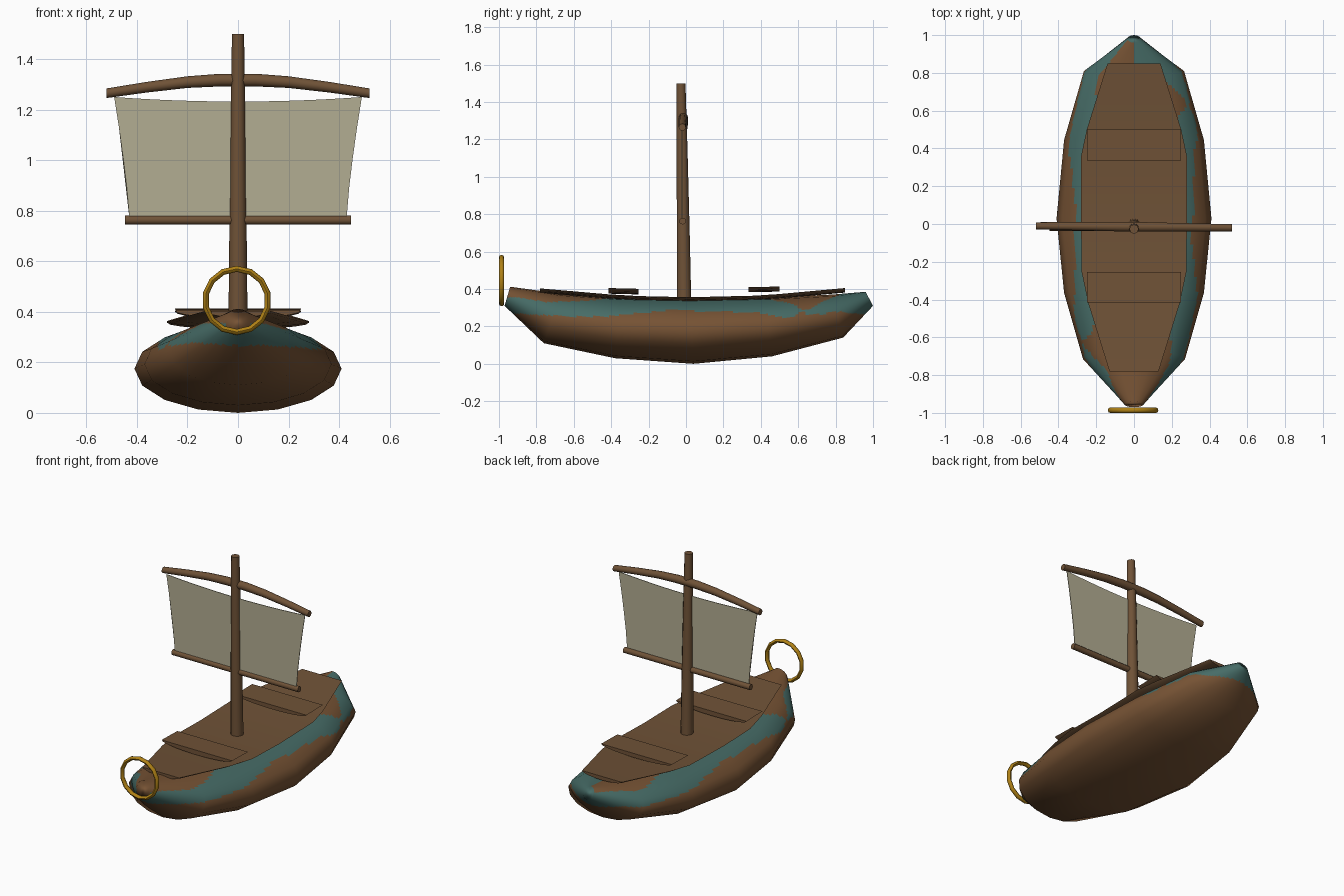
import bpy, bmesh, math
from mathutils import Vector

if "Cube" in bpy.data.objects:
    bpy.data.objects.remove(bpy.data.objects["Cube"])


def material(name, r, g, b, a=1.0):
    m = bpy.data.materials.new(name)
    m.diffuse_color = (r, g, b, a)
    m.use_nodes = True
    m.node_tree.nodes["Principled BSDF"].inputs["Base Color"].default_value = m.diffuse_color
    return m


HULL = material("hull brown", 0.18, 0.085, 0.034)
WOOD = material("plank brown", 0.16, 0.085, 0.038)
TEAL = material("worn teal paint", 0.062, 0.15, 0.135)
GOLD = material("gold", 0.43, 0.22, 0.008)
CLOTH = material("sail cloth", 0.45, 0.42, 0.29, 0.88)


def loft(name, rings, mats, smooth=30, caps=True, closed=False):
    """Skin a list of equal-length point rings."""
    bm = bmesh.new()
    vs = [[bm.verts.new(p) for p in ring] for ring in rings]
    n = len(rings[0])
    pairs = list(zip(vs, vs[1:])) + ([(vs[-1], vs[0])] if closed else [])
    for a, b in pairs:
        for k in range(n):
            j = (k + 1) % n
            bm.faces.new((a[k], a[j], b[j], b[k]))
    if caps and not closed:
        bm.faces.new(vs[0])
        bm.faces.new(vs[-1])
    bmesh.ops.recalc_face_normals(bm, faces=bm.faces)
    me = bpy.data.meshes.new(name)
    bm.to_mesh(me)
    bm.free()
    for m in mats:
        me.materials.append(m)
    ob = bpy.data.objects.new(name, me)
    bpy.context.collection.objects.link(ob)
    if smooth:
        bpy.ops.object.select_all(action='DESELECT')
        ob.select_set(True)
        bpy.context.view_layer.objects.active = ob
        bpy.ops.object.shade_smooth_by_angle(angle=math.radians(smooth))
    return ob


def lerp_table(table, t):
    """Piecewise linear lookup of rows (t, a, b)."""
    if t <= table[0][0]:
        return table[0][1:]
    for p, q in zip(table, table[1:]):
        if t <= q[0]:
            f = (t - p[0]) / (q[0] - p[0])
            return [u + (v - u) * f for u, v in zip(p[1:], q[1:])]
    return table[-1][1:]


# Hull stations: half width, bottom (y, z), top (y, z)
STATIONS = [
    (0.05, (-0.97, 0.31), (-0.94, 0.412)),
    (0.27, (-0.76, 0.11), (-0.67, 0.375)),
    (0.37, (-0.38, 0.03), (-0.35, 0.355)),
    (0.41, (0.04, 0.0), (0.02, 0.35)),
    (0.37, (0.46, 0.04), (0.43, 0.355)),
    (0.265, (0.84, 0.14), (0.78, 0.37)),
    (0.035, (1.0, 0.31), (0.96, 0.385)),
]
SIDES, AROUND, ALONG = 16, 5, 20


def section(w, bot, top):
    c = [(t + b) / 2 for t, b in zip(top, bot)]
    h = [(t - b) / 2 for t, b in zip(top, bot)]
    ring = []
    for k in range(SIDES):
        a = 2 * math.pi * k / SIDES
        s = math.sin(a)
        ring.append(Vector((w * math.cos(a), c[0] + h[0] * s, c[1] + h[1] * s)))
    return ring


def refine(rings):
    """Linear subdivision, keeping the coarse facets."""
    fine = [[r[k].lerp(r[(k + 1) % SIDES], i / AROUND)
             for k in range(SIDES) for i in range(AROUND)] for r in rings]
    out = [[p.lerp(q, i / ALONG) for p, q in zip(a, b)]
           for a, b in zip(fine, fine[1:]) for i in range(ALONG)]
    return out + [fine[-1]]


coarse = [section(*s) for s in STATIONS]
cage = loft("hull_cage", coarse, [HULL], 180, caps=False)
normals = [v.normal.copy() for v in cage.data.vertices]
bpy.data.objects.remove(cage)
normal_rings = [normals[i * SIDES:(i + 1) * SIDES] for i in range(len(coarse))]
hull = loft("hull", refine(coarse), [HULL, TEAL], 180)

# Worn paint band: position along the side, lower z, upper z
BAND = [
    (-1.0, 0.25, 0.36), (-0.9, 0.27, 0.355), (-0.75, 0.26, 0.33), (-0.55, 0.25, 0.335),
    (-0.42, 0.255, 0.35), (-0.1, 0.285, 0.37), (0.2, 0.28, 0.37), (0.42, 0.27, 0.35),
    (0.5, 0.25, 0.335), (0.57, 0.25, 0.32), (0.62, 0.285, 0.285), (0.65, 0.265, 0.29),
    (0.72, 0.265, 0.325), (0.82, 0.28, 0.37), (0.9, 0.27, 0.4), (1.0, 0.26, 0.42),
]
for f in hull.data.polygons:
    x, y, z = f.center
    if len(f.vertices) > 4:                     # end discs
        f.material_index = 1 if y > 0 else 0
        continue
    low, high = lerp_table(BAND, y if x > 0 else -y)
    if y < -0.7:                                # bare wood on top of the bow
        high = min(high, 0.355)
    f.material_index = 1 if low < z < high else 0
hull.data.normals_split_custom_set_from_vertices(
    [n.normalized() for r in refine(normal_rings) for n in r])


# Planks: flat top with a rounded underside
def plank(name, rows, depth):
    rings = []
    for y, w, z in rows:
        rings.append([(w * math.cos(math.pi * k / 10), y,
                       z - depth * math.sin(math.pi * k / 10)) for k in range(11)])
    return loft(name, rings, [WOOD], 30)


plank("deck", [(-0.78, 0.13, 0.403), (-0.42, 0.242, 0.372), (-0.25, 0.278, 0.362),
               (0.02, 0.28, 0.356), (0.36, 0.28, 0.364), (0.5, 0.25, 0.373),
               (0.85, 0.14, 0.405)], 0.024)
plank("front_bench", [(-0.415, 0.25, 0.405), (-0.255, 0.25, 0.401)], 0.03)
plank("rear_bench", [(0.335, 0.25, 0.41), (0.5, 0.25, 0.413)], 0.027)


# Round spars along a path of (point, radius)
def spar(name, path, u, v, sides=12):
    u, v = Vector(u), Vector(v)
    rings = [[Vector(p) + r * (u * math.cos(2 * math.pi * k / sides)
                               + v * math.sin(2 * math.pi * k / sides))
              for k in range(sides)] for p, r in path]
    return loft(name, rings, [WOOD], 40)


spar("mast", [((0, -0.01, 0.33), 0.038), ((0, -0.014, 0.65), 0.035),
              ((0, -0.021, 1.15), 0.029), ((0, -0.027, 1.5), 0.024)],
     (1, 0, 0), (0, 1, 0))
spar("upper_yard", [((x, -0.015 - 0.01 * x, z), r) for x, z, r in (
    (-0.52, 1.265, 0.019), (-0.36, 1.289, 0.021), (-0.2, 1.309, 0.023), (-0.07, 1.317, 0.025),
    (0.07, 1.317, 0.025), (0.2, 1.309, 0.023), (0.36, 1.289, 0.021), (0.52, 1.265, 0.019))],
     (0, 1, 0), (0, 0, 1))
spar("lower_yard", [((-0.447, -0.018, 0.763), 0.018), ((0.447, -0.018, 0.763), 0.018)],
     (0, 1, 0), (0, 0, 1))

# Sail: thin sheet, tapered downward with a sagging top edge
rings = []
for i in range(13):
    s = i / 6 - 1
    edge = [(s * (0.43 + 0.06 * t ** 1.3), 0.772 + t * (0.46 + 0.018 * s * s))
            for t in (0, 0.25, 0.5, 0.75, 1)]
    rings.append([(x, -0.024, z) for x, z in edge] + [(x, -0.02, z) for x, z in edge[::-1]])
loft("sail", rings, [CLOTH], 30)

# Gold hoop standing at the bow
rings = []
for i in range(14):
    a = 2 * math.pi * (i + 0.5) / 14
    d = Vector((math.cos(a), 0, math.sin(a)))
    rings.append([Vector((-0.005, -0.986, 0.445)) + d * (0.125 + 0.012 * math.cos(b))
                  + Vector((0, 0.014 * math.sin(b), 0))
                  for b in (2 * math.pi * k / 8 for k in range(8))])
loft("bow_hoop", rings, [GOLD], 50, closed=True)
